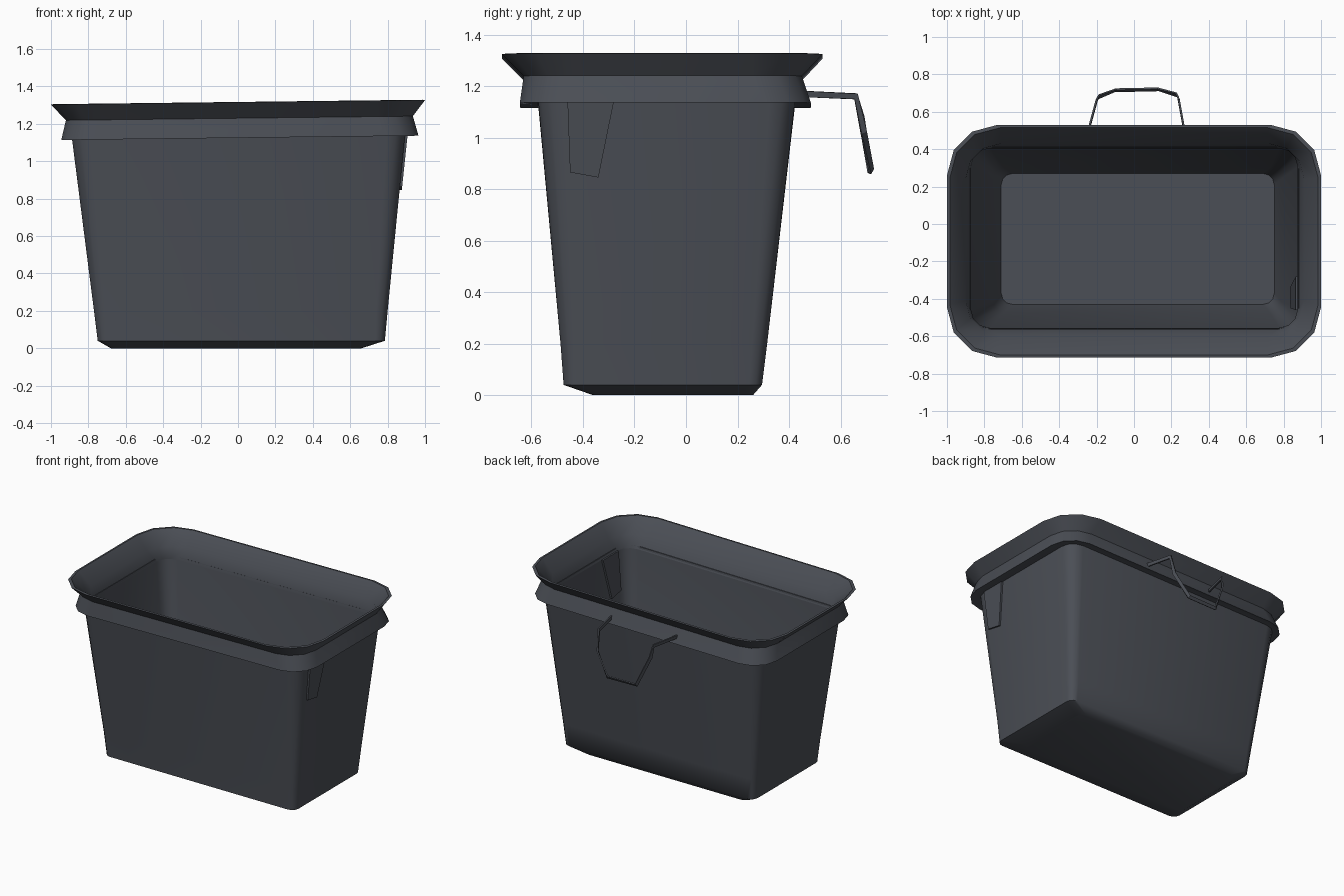
import bpy, bmesh, math
from mathutils import Vector

cube = bpy.data.objects.get("Cube")
if cube:
    bpy.data.objects.remove(cube)

slate = bpy.data.materials.new("dark_slate_plastic")
slate.use_nodes = True
COLOUR = (0.07, 0.077, 0.092, 1)
slate.diffuse_color = COLOUR
slate.node_tree.nodes["Principled BSDF"].inputs["Base Color"].default_value = COLOUR


def finish(name, bm, angle=40):
    bmesh.ops.recalc_face_normals(bm, faces=bm.faces)
    mesh = bpy.data.meshes.new(name)
    bm.to_mesh(mesh)
    bm.free()
    mesh.materials.append(slate)
    obj = bpy.data.objects.new(name, mesh)
    bpy.context.collection.objects.link(obj)
    bpy.ops.object.select_all(action='DESELECT')
    obj.select_set(True)
    bpy.context.view_layer.objects.active = obj
    bpy.ops.object.shade_smooth_by_angle(angle=math.radians(angle))
    return obj


def ring(bm, x0, x1, y0, y1, z, r, tilt=0.0, steps=3):
    """Rounded rectangle of vertices, slightly tilted along x."""
    verts = []
    corners = [(x1 - r, y1 - r), (x0 + r, y1 - r), (x0 + r, y0 + r), (x1 - r, y0 + r)]
    for quarter, (cx, cy) in enumerate(corners):
        for s in range(steps + 1):
            a = math.pi / 2 * (quarter + s / steps)
            x, y = cx + r * math.cos(a), cy + r * math.sin(a)
            verts.append(bm.verts.new((x, y, z + tilt * x)))
    return verts


def loft(name, sections, cap_start=False, cap_end=False, closed=False):
    bm = bmesh.new()
    rings = [ring(bm, *s) for s in sections]
    pairs = list(zip(rings, rings[1:]))
    if closed:
        pairs.append((rings[-1], rings[0]))
    for a, b in pairs:
        n = len(a)
        for i in range(n):
            j = (i + 1) % n
            bm.faces.new((a[i], a[j], b[j], b[i]))
    if cap_start:
        bm.faces.new(rings[0])
    if cap_end:
        bm.faces.new(rings[-1])
    return finish(name, bm)


# Tapered tub: outer wall up, over the top edge, inner wall down to the floor
loft("tub", [
    (-0.68, 0.66, -0.36, 0.26, 0.0, 0.06),
    (-0.75, 0.785, -0.475, 0.295, 0.04, 0.05),
    (-0.77, 0.80, -0.487, 0.315, 0.20, 0.06),
    (-0.89, 0.895, -0.575, 0.425, 1.15, 0.10, 0.012),
    (-0.875, 0.88, -0.56, 0.41, 1.15, 0.10, 0.012),
    (-0.755, 0.785, -0.472, 0.30, 0.20, 0.06),
    (-0.71, 0.75, -0.43, 0.27, 0.04, 0.06),
], cap_start=True, cap_end=True)

# Flared rim: skirt, pinched waist and wide lip, sloping back inside
loft("rim", [
    (-0.885, 0.89, -0.57, 0.42, 1.135, 0.10, 0.012),
    (-0.945, 0.965, -0.645, 0.485, 1.125, 0.18, 0.012),
    (-0.92, 0.935, -0.63, 0.45, 1.23, 0.19, 0.012),
    (-1.0, 1.0, -0.715, 0.53, 1.315, 0.27, 0.012),
    (-0.985, 0.985, -0.70, 0.515, 1.317, 0.27, 0.012),
    (-0.90, 0.91, -0.60, 0.43, 1.22, 0.19, 0.012),
    (-0.872, 0.875, -0.555, 0.405, 1.13, 0.10, 0.012),
], closed=True)


def ribbon(name, path, width, height):
    """Thin strip swept along a path of points."""
    bm = bmesh.new()
    pts = [Vector(p) for p in path]
    rings = []
    for i, p in enumerate(pts):
        t = (pts[min(i + 1, len(pts) - 1)] - pts[max(i - 1, 0)]).normalized()
        side = t.cross(Vector((0, 0.45, 1))).normalized()
        up = side.cross(t).normalized()
        rings.append([bm.verts.new(p + side * width * a + up * height * b)
                      for a, b in ((1, 1), (-1, 1), (-1, -1), (1, -1))])
    for a, b in zip(rings, rings[1:]):
        for i in range(4):
            j = (i + 1) % 4
            bm.faces.new((a[i], a[j], b[j], b[i]))
    bm.faces.new(rings[0])
    bm.faces.new(rings[-1])
    return finish(name, bm, 30)


# Hanging bail handle at the back
ribbon("back_handle", [
    (-0.26, 0.44, 1.17), (-0.20, 0.66, 1.16), (-0.19, 0.68, 1.08),
    (-0.10, 0.715, 0.87), (0.13, 0.72, 0.87), (0.23, 0.69, 1.02),
    (0.24, 0.66, 1.16), (0.28, 0.44, 1.17)], 0.005, 0.012)


# Short tapered tab hanging under the rim, lying against the side wall
bm = bmesh.new()
outline = [(-0.46, 1.14), (-0.28, 1.14), (-0.34, 0.845), (-0.45, 0.865)]
layers = []
for offset in (0.012, -0.03):
    layers.append([bm.verts.new((0.775 + 0.105 * z + offset, y, z)) for y, z in outline])
for i in range(4):
    j = (i + 1) % 4
    bm.faces.new((layers[0][i], layers[0][j], layers[1][j], layers[1][i]))
for layer in layers:
    bm.faces.new(layer)
finish("side_tab", bm, 30)
